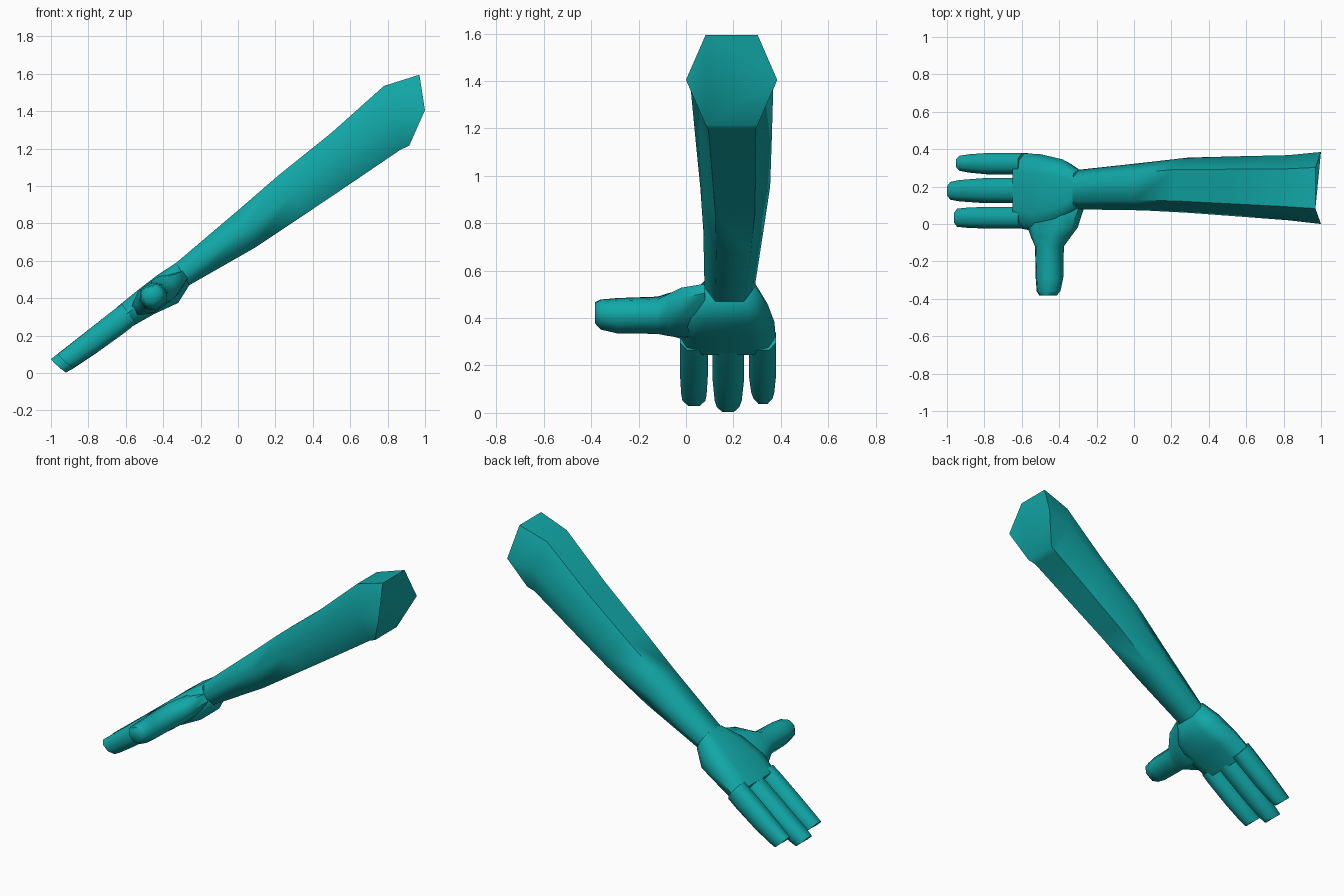
import bpy, bmesh, math
from mathutils import Vector

if "Cube" in bpy.data.objects:
    bpy.data.objects.remove(bpy.data.objects["Cube"])

teal = bpy.data.materials.new("teal")
teal.diffuse_color = (0.006, 0.39, 0.39, 1)
teal.use_nodes = True
teal.node_tree.nodes["Principled BSDF"].inputs["Base Color"].default_value = teal.diffuse_color

# Unit cross-sections: u across, v up
HEX = [(-1, 0), (-0.57, -1), (0.57, -1), (1, 0), (0.57, 1), (-0.57, 1)]
OCT = [(-1, -0.4), (-0.5, -1), (0.5, -1), (1, -0.4), (1, 0.4), (0.5, 1), (-0.5, 1), (-1, 0.4)]
SLAB = [(-1, 0.1), (-0.85, -0.75), (-0.55, -1), (0.55, -1), (0.85, -0.75),
        (1, 0.1), (0.82, 0.8), (0.5, 1), (-0.5, 1), (-0.82, 0.8)]


def loft(name, section, rings, angle=62):
    """Skin rings of (centre, across vector, up vector, push of the sides in x)."""
    bm = bmesh.new()
    loops = []
    for c, a, b, push in rings:
        loops.append([bm.verts.new(c + a * u + b * v + Vector((push * (1 - abs(v)), 0, 0)))
                      for u, v in section])
    n = len(section)
    for p, q in zip(loops, loops[1:]):
        for i in range(n):
            bm.faces.new((p[i], p[(i + 1) % n], q[(i + 1) % n], q[i]))
    bm.faces.new(loops[0])
    bm.faces.new(loops[-1])
    bmesh.ops.recalc_face_normals(bm, faces=bm.faces)
    me = bpy.data.meshes.new(name)
    bm.to_mesh(me)
    bm.free()
    me.materials.append(teal)
    ob = bpy.data.objects.new(name, me)
    bpy.context.collection.objects.link(ob)
    bpy.ops.object.select_all(action='DESELECT')
    ob.select_set(True)
    bpy.context.view_layer.objects.active = ob
    bpy.ops.object.shade_smooth_by_angle(angle=math.radians(angle))
    return ob


def ring(top, bottom, y0, y1, push=0.0):
    """Ring from its top and bottom (x, z) and its y range."""
    t, b = Vector((top[0], 0, top[1])), Vector((bottom[0], 0, bottom[1]))
    return ((t + b) / 2 + Vector((0, (y0 + y1) / 2, 0)),
            Vector((0, (y1 - y0) / 2, 0)), (t - b) / 2, push)


# Forearm and upper arm, shoulder end to wrist
loft("arm", HEX, [
    ring((0.97, 1.595), (0.915, 1.215), 0.0, 0.385, 0.057),
    ring((0.78, 1.535), (0.87, 1.195), 0.02, 0.368),
    ring((0.50, 1.285), (0.62, 1.025), 0.04, 0.362),
    ring((0.22, 1.06), (0.36, 0.85), 0.06, 0.355),
    ring((0.0, 0.87), (0.09, 0.67), 0.073, 0.327),
    ring((-0.33, 0.59), (-0.26, 0.47), 0.078, 0.29),
])

# Palm, wrist to knuckles
loft("palm", SLAB, [
    ring((-0.33, 0.59), (-0.26, 0.47), 0.08, 0.29),
    ring((-0.43, 0.525), (-0.32, 0.375), 0.0, 0.345),
    ring((-0.54, 0.44), (-0.45, 0.315), -0.045, 0.373),
    ring((-0.65, 0.35), (-0.573, 0.245), -0.022, 0.38),
])

# Three fingers: y range at knuckle, y range at tip, pull back from full length
d = Vector((-0.807, -0.59))
for name, y0, y1, t0, t1, back in (
        ("index_finger", -0.025, 0.092, -0.015, 0.082, 0.045),
        ("middle_finger", 0.112, 0.245, 0.13, 0.225, 0.0),
        ("little_finger", 0.265, 0.38, 0.285, 0.365, 0.06)):
    def at(x, z, k):
        return (x - d.x * back * k, z - d.y * back * k)
    loft(name, OCT, [
        ring((-0.62, 0.37), (-0.545, 0.265), y0, y1),
        ring((-0.68, 0.326), (-0.60, 0.22), y0, y1),
        ring(at(-0.83, 0.208, 0.5), at(-0.75, 0.112, 0.5), y0, y1),
        ring(at(-0.955, 0.11, 1), at(-0.88, 0.025, 1), (y0 + t0) / 2, (y1 + t1) / 2),
        ring(at(-1.0, 0.075, 1), at(-0.92, 0.003, 1), t0, t1, -0.01),
    ])

# Thumb pointing sideways, flared where it meets the palm
D, N = Vector((-0.807, 0, -0.59)), Vector((-0.59, 0, 0.807))
loft("thumb", OCT, [(Vector((x, y, z)), D * a, N * b, 0) for x, y, z, a, b in (
    (-0.42, 0.08, 0.425, 0.17, 0.06),
    (-0.435, -0.02, 0.42, 0.145, 0.07),
    (-0.445, -0.07, 0.415, 0.11, 0.073),
    (-0.452, -0.12, 0.412, 0.075, 0.07),
    (-0.452, -0.29, 0.41, 0.072, 0.066),
    (-0.457, -0.36, 0.415, 0.062, 0.056),
    (-0.46, -0.383, 0.422, 0.045, 0.04))])
